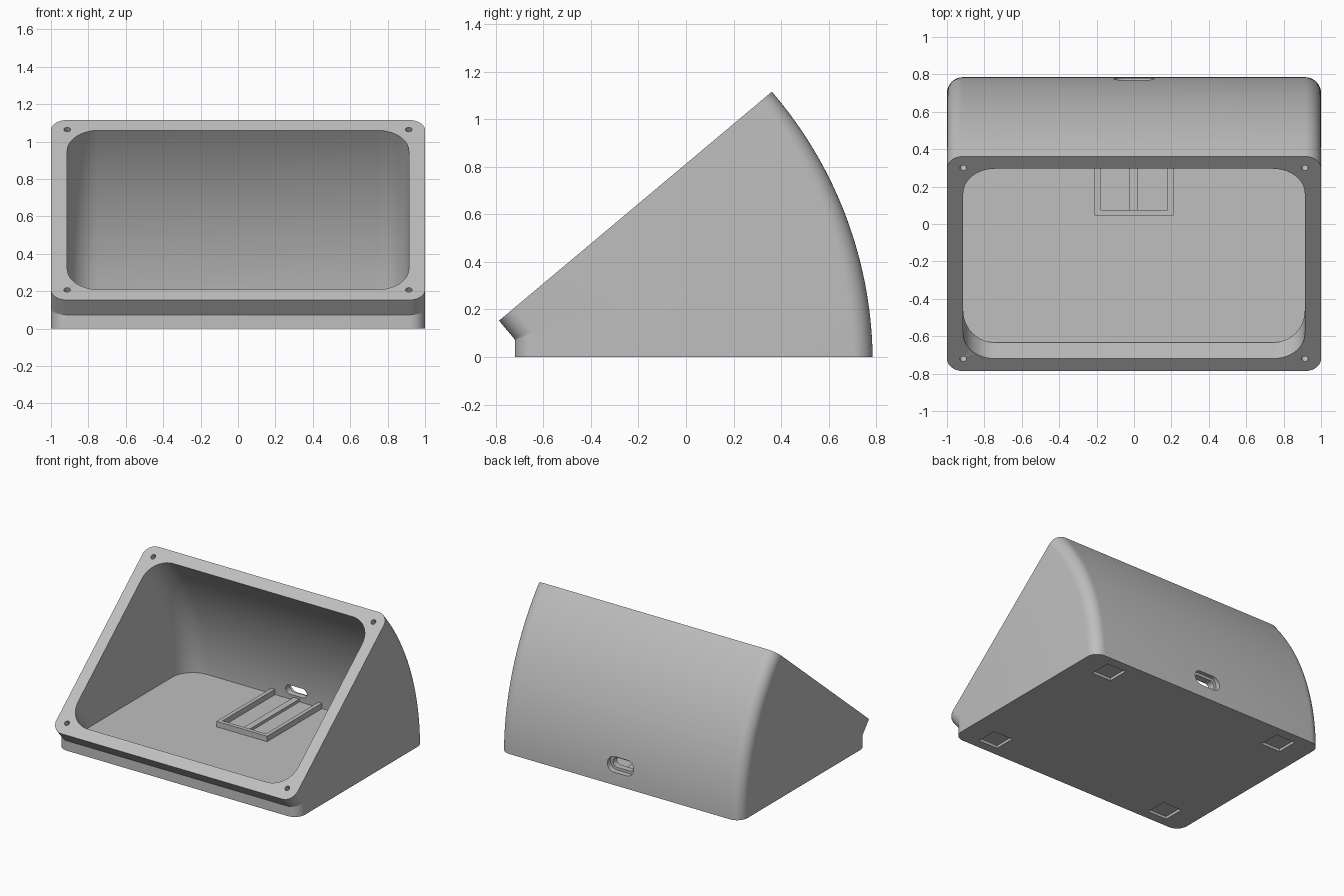
import bpy, bmesh
from math import sin, cos, tan, atan, radians, pi, hypot
from mathutils import Matrix, Vector

if "Cube" in bpy.data.objects:
    bpy.data.objects.remove(bpy.data.objects["Cube"])

TILT = radians(40)      # slope of the open face
PIVOT = -0.9685         # y of the hinge line the body is swept around
FLOOR = 0.076
LIP = 0.0105            # front wall sits slightly closer to the hinge at the top

grey = bpy.data.materials.new("light grey plastic")
grey.use_nodes = True
grey.diffuse_color = (0.52, 0.52, 0.52, 1)
grey.node_tree.nodes["Principled BSDF"].inputs["Base Color"].default_value = (0.52, 0.52, 0.52, 1)


def make_object(name, bm):
    bmesh.ops.recalc_face_normals(bm, faces=bm.faces)
    mesh = bpy.data.meshes.new(name)
    bm.to_mesh(mesh)
    bm.free()
    mesh.materials.append(grey)
    obj = bpy.data.objects.new(name, mesh)
    bpy.context.collection.objects.link(obj)
    return obj


def rounded_rect(half_w, low, high, radius, steps=10):
    """Outline as (across, along) points, counter-clockwise."""
    points = []
    corners = [(half_w - radius, high - radius), (radius - half_w, high - radius),
               (radius - half_w, low + radius), (half_w - radius, low + radius)]
    for quarter, (cx, cy) in enumerate(corners):
        for i in range(steps + 1):
            a = (quarter + i / steps) * pi / 2
            points.append((cx + radius * cos(a), cy + radius * sin(a)))
    return points


def loft(rings):
    """Closed solid through equal-length rings of points."""
    bm = bmesh.new()
    loops = [[bm.verts.new(p) for p in ring] for ring in rings]
    n = len(loops[0])
    for a, b in zip(loops, loops[1:]):
        for i in range(n):
            j = (i + 1) % n
            bm.faces.new((a[i], a[j], b[j], b[i]))
    bm.faces.new(loops[0])
    bm.faces.new(loops[-1])
    return bm


def swept_body(half_w, near, far, radius, end):
    """Rounded rectangle swept round the hinge: mitred front, curved back."""
    outline = rounded_rect(half_w, near, far, radius)
    kink = atan(((near - LIP) / near - cos(TILT)) / sin(TILT))
    angles = sorted([TILT * i / 28 for i in range(29)] + [kink]
                    + ([end] if end > TILT else []))
    rings = []
    for t in angles:
        ring = []
        for x, r in outline:
            if r < (near + far) / 2:
                d = min(r / cos(t), (r - LIP) / cos(TILT - t))
            else:
                d = r - 0.018 * t / TILT
            ring.append((x, PIVOT + d * cos(t), d * sin(t)))
        rings.append(ring)
    return loft(rings)


def box(name, x0, x1, y0, y1, z0, z1):
    bm = bmesh.new()
    bmesh.ops.create_cube(bm, size=1)
    bmesh.ops.scale(bm, vec=(x1 - x0, y1 - y0, z1 - z0), verts=bm.verts)
    bmesh.ops.translate(bm, vec=((x0 + x1) / 2, (y0 + y1) / 2, (z0 + z1) / 2), verts=bm.verts)
    return make_object(name, bm)


def slot_cutter(half_w, half_h, y0, y1, z):
    outline = rounded_rect(half_w, -half_h, half_h, half_h * 0.98, 8)
    return make_object("slot_cutter", loft([[(x, y, z + h) for x, h in outline] for y in (y0, y1)]))


# Outer shell
shell = make_object("enclosure_shell", swept_body(1.0, 0.2485, 1.7535, 0.085, TILT))

# Cavity, flat at the floor
bm = swept_body(0.913, 0.335, 1.668, 0.17, TILT + radians(4))
cut = bmesh.ops.bisect_plane(bm, geom=bm.verts[:] + bm.edges[:] + bm.faces[:],
                             plane_co=(0, 0, FLOOR), plane_no=(0, 0, 1), clear_inner=True)
rim = [e for e in cut["geom_cut"] if isinstance(e, bmesh.types.BMEdge)]
bmesh.ops.contextual_create(bm, geom=rim)
cutters = [make_object("cavity_cutter", bm)]

# Cable slot through the back with a wider pocket outside
cutters.append(slot_cutter(0.088, 0.036, 0.55, 0.9, 0.15))
cutters.append(slot_cutter(0.108, 0.056, 0.74, 0.9, 0.15))

# Foot recesses underneath and screw holes in the rim
along = Vector((0, cos(TILT), sin(TILT)))
for side in (-1, 1):
    for y in (-0.57, 0.63):
        x = side * 0.75
        cutters.append(box("foot_cutter", x - 0.08, x + 0.08, y - 0.08, y + 0.08, -0.05, 0.02))
    for d in (0.238 + 0.085, 1.7355 - 0.08):
        bm = bmesh.new()
        bmesh.ops.create_cone(bm, cap_ends=True, segments=24, radius1=0.018, radius2=0.018, depth=0.2)
        bmesh.ops.rotate(bm, verts=bm.verts, matrix=Matrix.Rotation(TILT, 3, 'X'))
        bmesh.ops.translate(bm, verts=bm.verts, vec=Vector((side * 0.913, PIVOT, 0)) + along * d)
        cutters.append(make_object("screw_hole_cutter", bm))

bpy.context.view_layer.objects.active = shell
for cutter in cutters:
    cutter.hide_render = True
    mod = shell.modifiers.new("cut", 'BOOLEAN')
    mod.operation = 'DIFFERENCE'
    mod.solver = 'EXACT'
    mod.object = cutter
    bpy.ops.object.modifier_apply(modifier=mod.name)
    bpy.data.objects.remove(cutter)

bpy.ops.object.select_all(action='DESELECT')
shell.select_set(True)
bpy.ops.object.shade_smooth_by_angle(angle=radians(30))

# Circuit board tray on the floor
base, top, back = FLOOR - 0.02, 0.117, 0.72
box("tray_right_wall", -0.21, -0.18, 0.045, back, base, top)
box("tray_left_wall", 0.18, 0.21, 0.045, back, base, top)
box("tray_front_wall", -0.18, 0.18, 0.045, 0.075, base, top)
box("tray_centre_rib", -0.027, 0.022, 0.075, back, base, 0.097)
